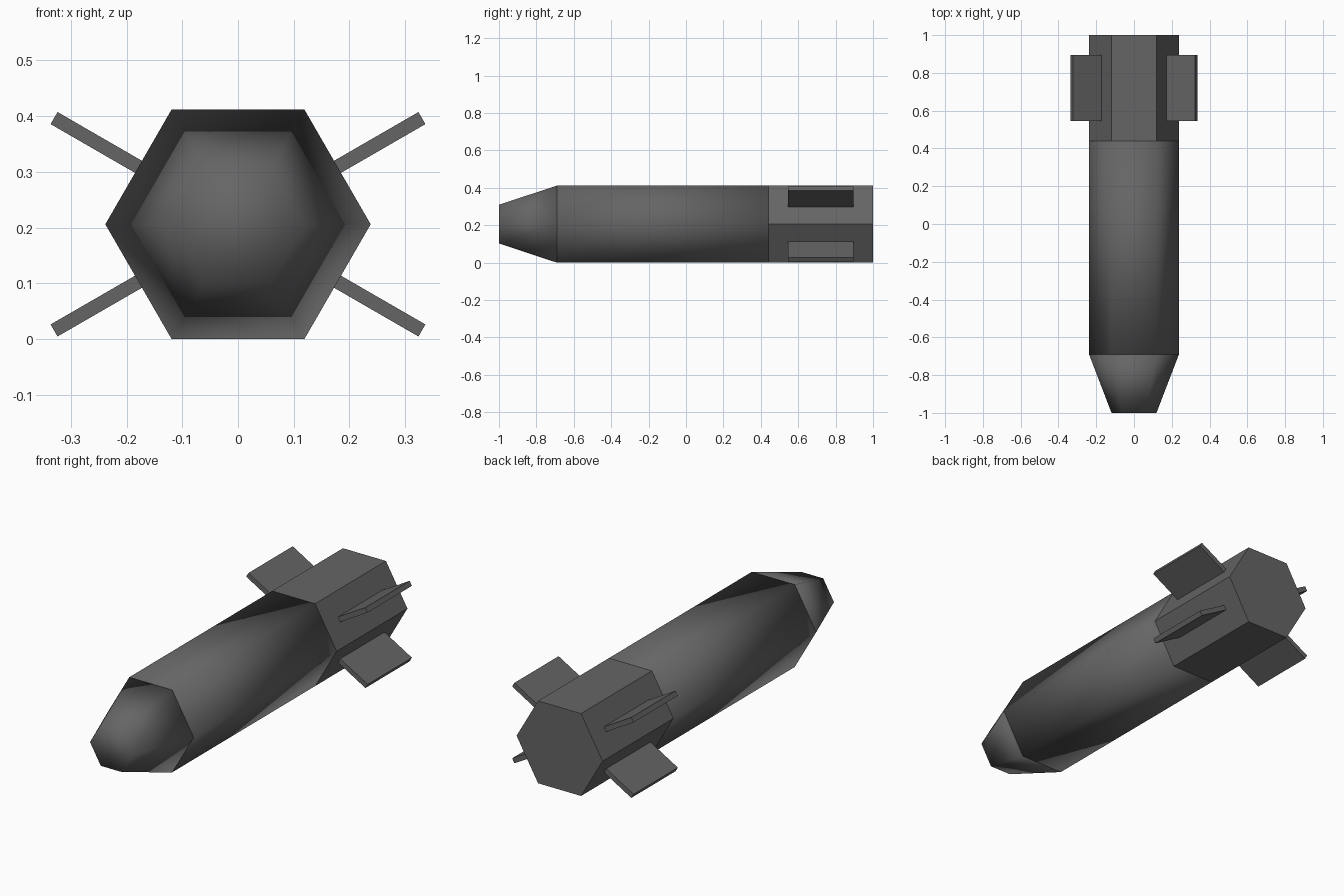
import bpy, bmesh, math
from mathutils import Matrix, Vector

if "Cube" in bpy.data.objects:
    bpy.data.objects.remove(bpy.data.objects["Cube"])

RADIUS, CENTER_Z = 0.238, 0.206
APOTHEM = RADIUS * math.cos(math.pi / 6)

grey = bpy.data.materials.new("dark grey")
grey.diffuse_color = (0.13, 0.13, 0.13, 1)
grey.use_nodes = True
grey.node_tree.nodes["Principled BSDF"].inputs["Base Color"].default_value = grey.diffuse_color


def finish(name, bm, smooth=False):
    bmesh.ops.recalc_face_normals(bm, faces=bm.faces)
    for face in bm.faces:
        face.smooth = smooth
    mesh = bpy.data.meshes.new(name)
    bm.to_mesh(mesh)
    bm.free()
    mesh.materials.append(grey)
    obj = bpy.data.objects.new(name, mesh)
    bpy.context.collection.objects.link(obj)
    return obj


def hex_section(name, y0, r0, y1, r1, smooth):
    """Six-sided closed section along y, corners pointing to +x and -x."""
    bm = bmesh.new()
    rings = []
    for y, r in ((y0, r0), (y1, r1)):
        rings.append([bm.verts.new((r * math.cos(i * math.pi / 3), y,
                                    CENTER_Z + r * math.sin(i * math.pi / 3)))
                      for i in range(6)])
    a, b = rings
    for i in range(6):
        j = (i + 1) % 6
        bm.faces.new((a[i], a[j], b[j], b[i]))
    bm.faces.new(a)
    bm.faces.new(b)
    return finish(name, bm, smooth)


# Body: tapered nose, smooth middle, faceted tail
hex_section("nose", -1.0, RADIUS / 2, -0.69, RADIUS, True)
hex_section("body", -0.69, RADIUS, 0.44, RADIUS, True)
hex_section("tail", 0.44, RADIUS, 1.0, RADIUS, False)

# Four fins standing straight out of the slanted tail sides
FIN_TIP, FIN_BASE = 0.381, APOTHEM - 0.01
for name, angle in (("fin_upper_right", 30), ("fin_upper_left", 150),
                    ("fin_lower_left", 210), ("fin_lower_right", 330)):
    bm = bmesh.new()
    bmesh.ops.create_cube(bm, size=1)
    bmesh.ops.scale(bm, verts=bm.verts, vec=(FIN_TIP - FIN_BASE, 0.35, 0.025))
    bmesh.ops.translate(bm, verts=bm.verts, vec=((FIN_TIP + FIN_BASE) / 2, 0.72, 0))
    bm.transform(Matrix.Translation(Vector((0, 0, CENTER_Z)))
                 @ Matrix.Rotation(-math.radians(angle), 4, 'Y'))
    finish(name, bm)
